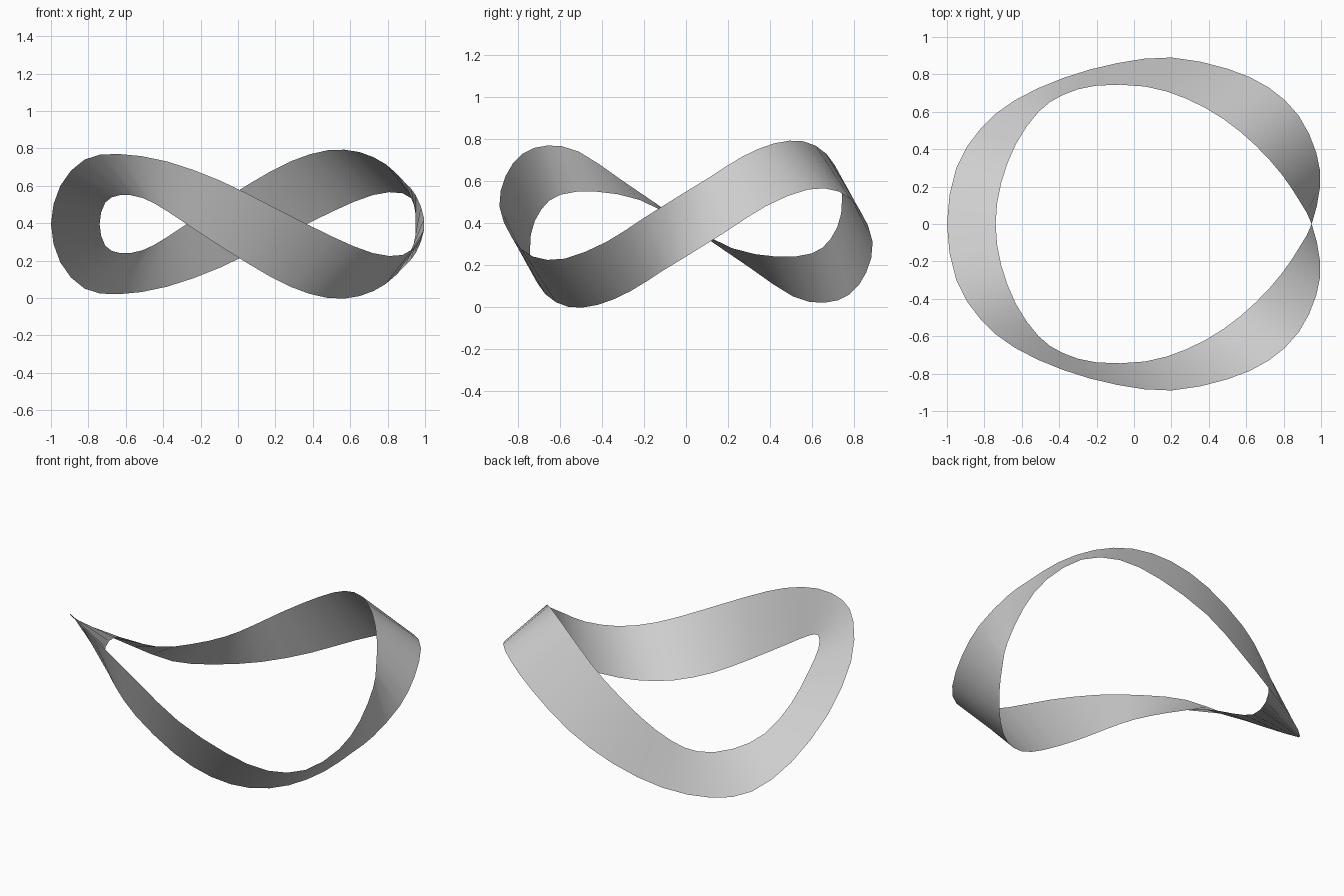
import bpy
import bmesh
from mathutils import Vector

default_cube = bpy.data.objects.get("Cube")
if default_cube:
    bpy.data.objects.remove(default_cube, do_unlink=True)

HEIGHT = 0.79

# Matching stations along the front half of the band, from -x round to +x
outer_rim = [(-1, 0, .395), (-.95, -.3, .6), (-.82, -.51, .74), (-.64, -.66, .77),
             (-.38, -.78, .73), (-.09, -.86, .625), (.2, -.89, .48), (.5, -.83, .33),
             (.72, -.73, .24), (.88, -.58, .23), (.975, -.38, .31), (.995, -.2, .425),
             (.95, 0, .55)]
inner_rim = [(-.74, 0, .395), (-.71, -.22, .51), (-.63, -.43, .55), (-.51, -.6, .535),
             (-.38, -.69, .465), (-.2, -.74, .345), (.06, -.735, .18), (.28, -.67, .06),
             (.48, -.56, 0), (.65, -.42, .01), (.79, -.265, .075), (.89, -.115, .17),
             (.95, 0, .24)]


def half_turn(point):
    """Turn a point half way round the long axis of the band."""
    x, y, z = point
    return (x, -y, HEIGHT - z)


def smooth_loop(points):
    """Insert one smoothly interpolated point between each pair of a closed loop."""
    count = len(points)
    result = []
    for i in range(count):
        before, start, end, after = (Vector(points[(i + k) % count]) for k in (-1, 0, 1, 2))
        result.append(start)
        result.append((start + end) * 0.5 + (start + end - before - after) / 16)
    return result


# The half twist joins both rims into one continuous edge that runs round twice
first_lap = outer_rim + [half_turn(p) for p in reversed(inner_rim[:-1])]
second_lap = [half_turn(p) for p in reversed(first_lap[1:-1])]
edge_loop = smooth_loop(first_lap + second_lap)

# Twisted band: bridge each edge point to the one a full lap later
bm = bmesh.new()
verts = [bm.verts.new(p) for p in edge_loop]
total = len(verts)
lap = total // 2
for i in range(lap):
    bm.faces.new((verts[i], verts[i + 1], verts[(i + 1 + lap) % total], verts[i + lap]))

mesh = bpy.data.meshes.new("twisted_band")
bm.to_mesh(mesh)
bm.free()
band = bpy.data.objects.new("twisted_band", mesh)
bpy.context.collection.objects.link(band)

# Plain light grey surface
grey = bpy.data.materials.new("light_grey")
grey.use_nodes = True
colour = (0.62, 0.62, 0.62, 1)
grey.diffuse_color = colour
for node in grey.node_tree.nodes:
    if node.type == "BSDF_PRINCIPLED":
        node.inputs["Base Color"].default_value = colour
mesh.materials.append(grey)

bpy.ops.object.select_all(action="DESELECT")
band.select_set(True)
bpy.context.view_layer.objects.active = band
bpy.ops.object.shade_smooth_by_angle()
